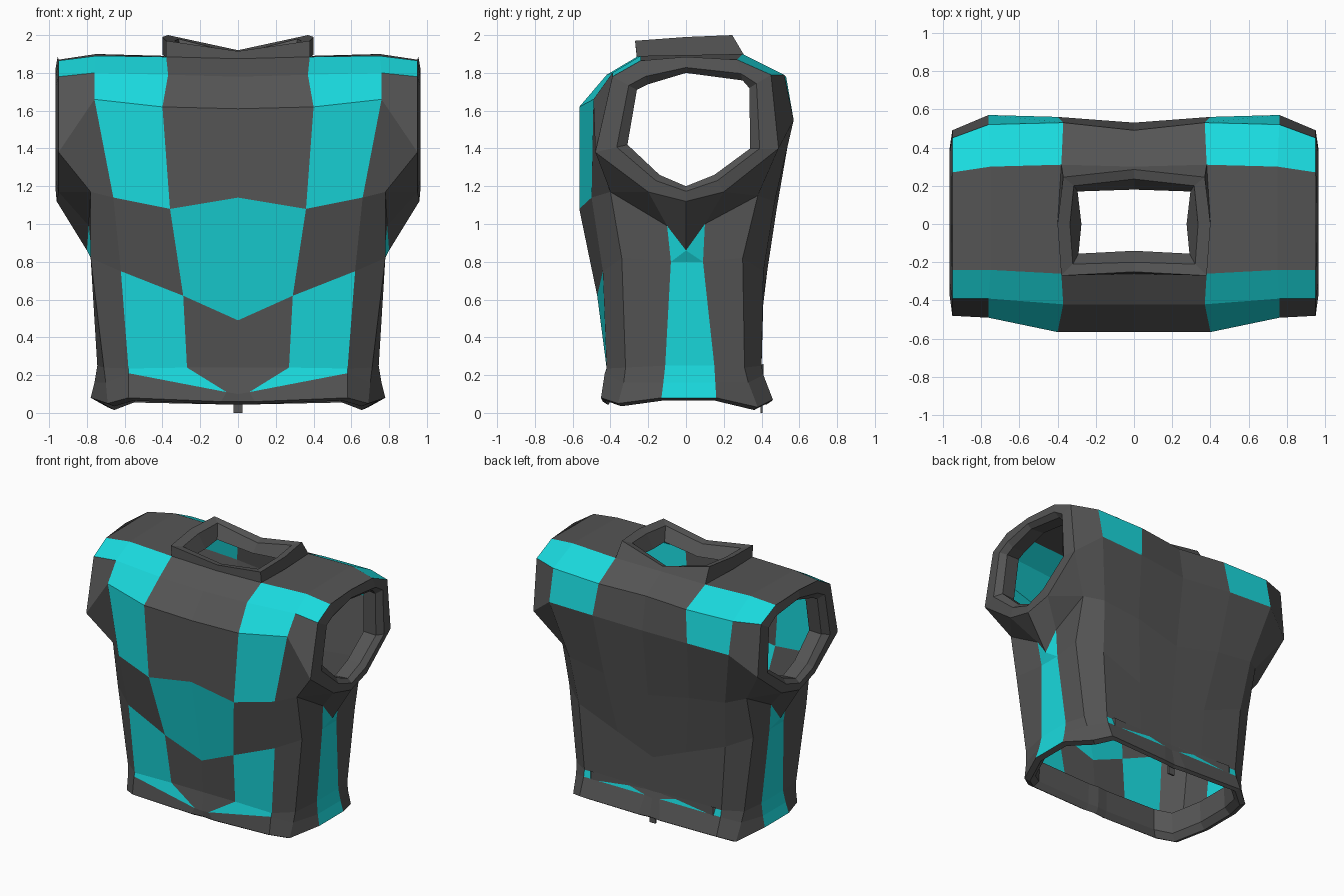
import bpy, bmesh

if "Cube" in bpy.data.objects:
    bpy.data.objects.remove(bpy.data.objects["Cube"])

# Half-torso columns run centre -> side; rows run shoulder -> hem
WIDTH = [(0, .38, .75, .95), (0, .37, .76, .95), (0, .40, .76, .95), (0, .36, .66, .78),
         (0, .29, .62, .78), (0, .27, .58, .71), (0, .06, .58, .70), (0, .09, .58, .69)]
FRONT_Y = [(-.26, -.26, -.24, -.24), (-.42, -.42, -.39, -.39), (-.565, -.565, -.49, -.48),
           (-.565, -.565, -.50, -.40), (-.44, -.47, -.44, -.34), (-.42, -.42, -.42, -.32),
           (-.43, -.44, -.43, -.33), (-.43, -.44, -.45, -.36)]
FRONT_Z = [(1.875, 1.885, 1.89, 1.865), (1.78, 1.79, 1.80, 1.78), (1.61, 1.62, 1.66, 1.38),
           (1.14, 1.08, 1.14, 1.17), (.49, .62, .75, .82), (.24, .24, .235, .24),
           (.10, .11, .21, .16), (.06, .06, .08, .05)]
BACK_Y = [(.30, .31, .30, .27), (.49, .53, .52, .45), (.53, .56, .57, .49),
          (.46, .48, .47, .38), (.40, .41, .41, .30), (.40, .40, .40, .31),
          (.41, .41, .41, .33), (.44, .45, .46, .38)]
BACK_Z = [(1.885, 1.89, 1.90, 1.87), (1.77, 1.78, 1.79, 1.79), (1.52, 1.54, 1.55, 1.40),
          (1.00, 1.08, 1.12, 1.15), (.50, .62, .75, .82), (.24, .25, .25, .24),
          (.19, .20, .20, .16), (.06, .06, .07, .03)]
# Side strip below the armhole (rows 3..7): front edge and back edge
SIDE_F = [(.79, -.10, .99), (.77, -.08, .80), (.745, -.11, .25), (.76, -.12, .16), (.78, -.13, .08)]
SIDE_B = [(.79, .10, 1.0), (.77, .09, .80), (.745, .15, .25), (.76, .155, .16), (.78, .16, .08)]
# Armhole rim, starting at the front of the shoulder
RIM = [(.95, -.24, 1.865), (.95, -.39, 1.78), (.95, -.48, 1.38), (.95, -.20, 1.17),
       (.96, 0, 1.12), (.95, .20, 1.17), (.95, .49, 1.40), (.95, .45, 1.79),
       (.95, .27, 1.87), (.955, 0, 1.885)]
HOLE = [(-.20, 1.74), (-.26, 1.71), (-.31, 1.42), (-.14, 1.26), (0, 1.20),
        (.15, 1.26), (.34, 1.40), (.335, 1.72), (.30, 1.76), (0, 1.80)]


def material(name, colour):
    m = bpy.data.materials.new(name)
    m.diffuse_color = colour
    m.use_nodes = True
    m.node_tree.nodes["Principled BSDF"].inputs["Base Color"].default_value = m.diffuse_color
    return m


GREY = material("dark_grey", (.09, .09, .09, 1))
CYAN = material("cyan", (.01, .70, .73, 1))


def finish(name, faces):
    """Faces are (points, is_cyan) on the +x half; mirror makes the rest."""
    bm = bmesh.new()
    for pts, cyan in faces:
        f = bm.faces.new([bm.verts.new(p) for p in pts])
        f.material_index = int(cyan)
    bmesh.ops.remove_doubles(bm, verts=bm.verts, dist=.0005)
    bmesh.ops.recalc_face_normals(bm, faces=bm.faces)
    me = bpy.data.meshes.new(name)
    bm.to_mesh(me)
    bm.free()
    me.materials.append(GREY)
    me.materials.append(CYAN)
    ob = bpy.data.objects.new(name, me)
    bpy.context.collection.objects.link(ob)
    mod = ob.modifiers.new("mirror", 'MIRROR')
    mod.use_clip = True
    return ob


def loft(loops, closed):
    """Quads between successive point loops."""
    out = []
    n = len(loops[0])
    for a, b in zip(loops, loops[1:]):
        for i in range(n if closed else n - 1):
            j = (i + 1) % n
            out.append(([a[i], a[j], b[j], b[i]], False))
    return out


def panel(ys, zs):
    return [list(zip(x, y, z)) for x, y, z in zip(WIDTH, ys, zs)]


front = panel(FRONT_Y, FRONT_Z)
back = panel(BACK_Y, BACK_Z)
front_cyan = {(0, 1), (0, 2), (1, 1), (2, 1), (3, 0), (4, 1), (5, 1)}
back_cyan = {(0, 1), (0, 2), (1, 1), (5, 1)}

# Torso: front and back panels
faces = []
for grid, tinted in ((front, front_cyan), (back, back_cyan)):
    for r in range(7):
        for c in range(3):
            quad = [grid[r][c], grid[r][c + 1], grid[r + 1][c + 1], grid[r + 1][c]]
            faces.append((quad, (r, c) in tinted))

# Torso: shoulder tops
for c in (1, 2):
    faces.append(([front[0][c], front[0][c + 1], back[0][c + 1], back[0][c]], False))

# Torso: side panels with the coloured strip
for r in range(4):
    f0, f1, b0, b1 = front[r + 3][3], front[r + 4][3], back[r + 3][3], back[r + 4][3]
    faces.append(([f0, SIDE_F[r], SIDE_F[r + 1], f1], False))
    faces.append(([b0, SIDE_B[r], SIDE_B[r + 1], b1], False))
    if r:
        faces.append(([SIDE_F[r], SIDE_B[r], SIDE_B[r + 1], SIDE_F[r + 1]], True))

# Torso: underarm gusset running down to a point
tip = (.80, 0, .86)
for grid, side, near in ((front, SIDE_F, RIM[3]), (back, SIDE_B, RIM[5])):
    faces.append(([grid[2][3], grid[3][3], near], False))
    faces.append(([grid[3][3], side[0], near], False))
    faces.append(([side[0], tip, RIM[4], near], False))
    faces.append(([side[0], side[1], tip], True))
faces.append(([SIDE_F[1], SIDE_B[1], tip], True))
finish("torso", faces)

# Armhole cuffs: flat rim, then a short sleeve turned inward
mid = [(.965, (p[1] + 2 * h[0]) / 3, (p[2] + 2 * h[1]) / 3) for p, h in zip(RIM, HOLE)]
lip = [(.93, y, z) for y, z in HOLE]
inner = [(.82, y * 1.03, 1.5 + (z - 1.5) * 1.03) for y, z in HOLE]
finish("armhole_cuffs", loft([RIM, mid, lip, inner], True))

# Collar: notched front and back, folded to the inside
base = [front[0][0], front[0][1], (.40, 0, 1.895), back[0][1], back[0][0]]
top = [(0, -.25, 1.915), (.38, -.27, 1.97), (.40, 0, 1.99), (.37, .245, 2.0), (0, .285, 1.92)]
fold = [(0, -.20, 1.905), (.32, -.21, 1.955), (.335, 0, 1.97), (.315, .20, 1.98), (0, .235, 1.90)]
lining = [(0, -.14, 1.83), (.29, -.155, 1.86), (.275, 0, 1.87), (.295, .17, 1.87), (0, .18, 1.84)]
finish("collar", loft([base, top, fold, lining], False))

# Hem: turned-in edge and inner band
hem = front[7] + [SIDE_F[4], SIDE_B[4]] + back[7][::-1]


def inset(scale, dz):
    return [(x * scale, y * scale, z + dz) for x, y, z in hem]


finish("hem_lining", loft([hem, inset(.95, -.015), inset(.90, .03), inset(.89, .19)], False))

# Small tab inside the back of the hem
bpy.ops.mesh.primitive_cube_add(size=1, location=(0, .40, .05))
tab = bpy.context.object
tab.name = "hem_tab"
tab.scale = (.05, .012, .10)
tab.data.materials.append(GREY)
